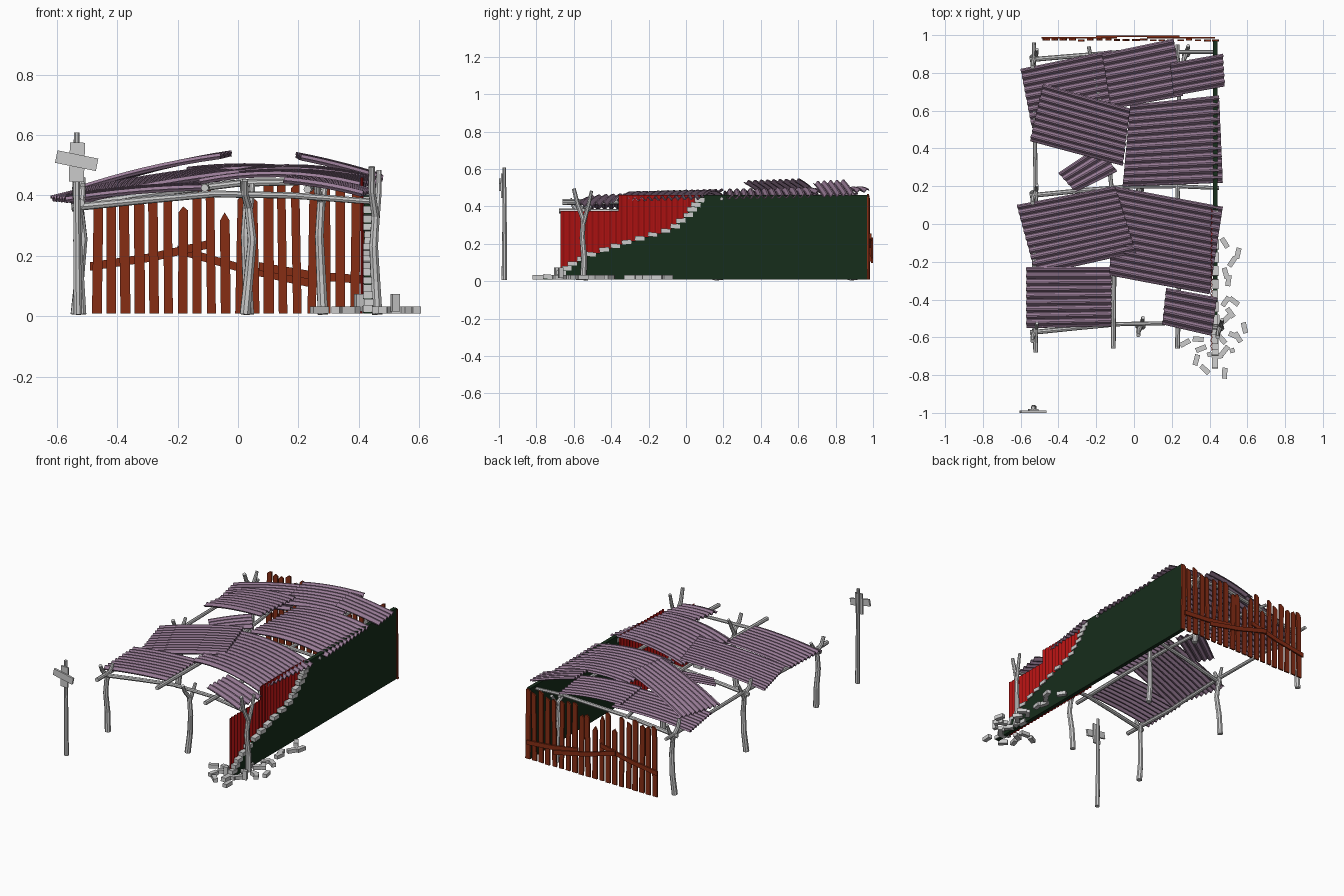
import bpy, bmesh, math, random
from mathutils import Vector, Matrix

if "Cube" in bpy.data.objects:
    bpy.data.objects.remove(bpy.data.objects["Cube"])

random.seed(7)

def mat(name, col):
    m = bpy.data.materials.new(name)
    m.diffuse_color = (*col, 1)
    m.use_nodes = True
    m.node_tree.nodes["Principled BSDF"].inputs["Base Color"].default_value = m.diffuse_color
    return m

MAUVE = mat("mauve_sheet", (0.33, 0.21, 0.32))
RED = mat("red_sheet", (0.42, 0.006, 0.006))
GREEN = mat("green_wall", (0.008, 0.026, 0.011))
RUST = mat("rust_wood", (0.24, 0.026, 0.007))

def finish(bm, name, m=None):
    bmesh.ops.recalc_face_normals(bm, faces=bm.faces)
    me = bpy.data.meshes.new(name)
    bm.to_mesh(me)
    bm.free()
    ob = bpy.data.objects.new(name, me)
    bpy.context.collection.objects.link(ob)
    if m:
        me.materials.append(m)
    return ob

def box(bm, loc, size, rot=0, axis='Z'):
    M = Matrix.Translation(loc) @ Matrix.Rotation(rot, 4, axis) @ Matrix.Diagonal((*size, 1))
    bmesh.ops.create_cube(bm, size=1, matrix=M)

def prism(bm, pts, vec):
    """Flat outline pushed along a vector."""
    f = bm.faces.new([bm.verts.new(p) for p in pts])
    r = bmesh.ops.extrude_face_region(bm, geom=[f])
    bmesh.ops.translate(bm, vec=vec, verts=[v for v in r['geom'] if isinstance(v, bmesh.types.BMVert)])

def tube(bm, pts, r0, r1, n=8):
    """Tapered crooked pole through the points."""
    pts = [Vector(p) for p in pts]
    rings = []
    for i, p in enumerate(pts):
        t = (pts[min(i + 1, len(pts) - 1)] - pts[max(i - 1, 0)]).normalized()
        a = t.cross(Vector((0.3, 0.9, 0.1)) if abs(t.y) < 0.7 else Vector((1, 0, 0))).normalized()
        b = t.cross(a)
        r = r0 + (r1 - r0) * i / (len(pts) - 1)
        rings.append([bm.verts.new(p + r * (a * math.cos(k * math.tau / n) + b * math.sin(k * math.tau / n)))
                      for k in range(n)])
    for A, B in zip(rings, rings[1:]):
        for k in range(n):
            bm.faces.new((A[k], A[(k + 1) % n], B[(k + 1) % n], B[k]))
    bm.faces.new(rings[0])
    bm.faces.new(rings[-1])

def corrugated(name, bl, br, fr, fl, bulge, m, period=0.036, amp=0.008):
    """Wavy sheet between four corners, ridges running left to right."""
    bl, br, fr, fl = map(Vector, (bl, br, fr, fl))
    nrm = (br - fl).cross(bl - fr).normalized()
    waves = max(2, round((bl - fl).length / period))
    nv, nu = waves * 6, 8
    bm = bmesh.new()
    g = []
    for j in range(nv + 1):
        v = j / nv
        w = max(-0.8, min(0.8, math.sin(v * waves * math.tau))) / 0.8 * amp
        row = []
        for i in range(nu + 1):
            u = i / nu
            p = bl.lerp(br, u).lerp(fl.lerp(fr, u), v) + nrm * (w + bulge * 4 * u * (1 - u))
            row.append(bm.verts.new(p))
        g.append(row)
    for j in range(nv):
        for i in range(nu):
            bm.faces.new((g[j][i], g[j][i + 1], g[j + 1][i + 1], g[j + 1][i]))
    ob = finish(bm, name, m)
    s = ob.modifiers.new("thickness", 'SOLIDIFY')
    s.thickness = 0.004
    s.offset = 0
    return ob

# roof sheets: corners BL, BR, FR, FL in plan, left height, right height, bulge
roof = [
    ((-.60, .82), (-.12, .92), (-.06, .60), (-.54, .51), .395, .465, .012),
    ((-.17, .90), (.21, .98), (.26, .68), (-.12, .61), .485, .485, .012),
    ((.19, .85), (.47, .90), (.48, .73), (.21, .68), .535, .465, .004),
    ((-.48, .74), (-.02, .61), (-.06, .31), (-.55, .44), .425, .54, .012),
    ((-.02, .63), (.45, .68), (.47, .22), (-.06, .20), .475, .455, .028),
    ((-.40, .27), (-.19, .41), (-.09, .28), (-.31, .17), .425, .465, .004),
    ((-.62, .10), (-.10, .20), (.01, -.15), (-.52, -.27), .39, .485, .010),
    ((-.11, .20), (.47, .09), (.40, -.37), (-.13, -.27), .455, .445, .030),
    ((-.57, -.23), (-.12, -.23), (-.12, -.54), (-.57, -.55), .395, .435, .008),
    ((.17, -.34), (.44, -.39), (.41, -.59), (.15, -.53), .46, .415, .006),
]
for k, (a, b, c, d, zl, zr, bu) in enumerate(roof):
    corrugated(f"roof_sheet_{k + 1}", (*a, zl), (*b, zr), (*c, zr - .01), (*d, zl - .01), bu, MAUVE)

# red wall sheets, ridges upright
for k, (y0, y1, z) in enumerate([(-.67, -.36, .375), (-.36, .09, .46)]):
    corrugated(f"red_wall_sheet_{k + 1}", (.41, y0, .01), (.41, y0, z), (.41, y1, z), (.41, y1, .01), 0, RED, .03, .003)

# broken side wall with stepped edge
steps = [(-.76, .03), (-.69, .05), (-.66, .075), (-.63, .10), (-.58, .125), (-.53, .15), (-.46, .175), (-.40, .195),
         (-.34, .215), (-.27, .235), (-.20, .255), (-.13, .275), (-.08, .30), (-.05, .33), (-.01, .36), (.01, .39),
         (.03, .415), (.05, .44), (.075, .46)]
outline = [(.417, .97, .01), (.417, -.76, .01)]
for i, (y, z) in enumerate(steps):
    outline.append((.417, y, z))
    outline.append((.417, steps[i + 1][0] if i + 1 < len(steps) else .97, z))
bm = bmesh.new()
prism(bm, outline, (.024, 0, 0))
finish(bm, "broken_wall", GREEN)

# bricks sitting along the broken edge
bm = bmesh.new()
for y, z in steps[:-1]:
    box(bm, (.431 + random.uniform(-.004, .004), y + .022, z - .006), (.032, .052, .023), random.uniform(-.12, .12), 'X')
finish(bm, "edge_bricks")

# fallen bricks
bm = bmesh.new()
fallen = [(.48, -.10), (.55, -.155), (.52, -.20), (.485, -.26), (.50, -.30), (.485, -.41), (.53, -.41), (.51, -.47),
          (.49, -.50), (.585, -.55), (.44, -.51), (.53, -.59), (.465, -.61), (.52, -.67), (.48, -.67), (.34, -.61),
          (.355, -.66), (.33, -.72), (.375, -.77), (.25 + .02, -.63), (.48, -.79), (.44, -.70), (.40, -.69), (.55, -.60)]
for k, (x, y) in enumerate(fallen):
    if k in (13, 22):
        box(bm, (x, y, .045), (.025, .024, .058), .3)
    else:
        box(bm, (x, y, .021), (.058, .027, .023), random.uniform(0, math.pi))
finish(bm, "fallen_bricks")

# back fence planks
bm = bmesh.new()
short = {6: .36, 8: .42, 9: .34, 10: .40, 11: .39}
for i in range(20):
    x = -.467 + i * .0474
    h = short.get(i, random.uniform(.42, .455))
    w, lean = random.uniform(.014, .018), random.uniform(-.008, .008)
    cut = random.uniform(-.012, .012) + (.035 if i in (8, 9) else 0)
    y = .970 + random.uniform(-.003, .003)
    prism(bm, [(x - w, y, .01), (x + w, y, .01), (x + w + lean, y, h - cut), (x + lean, y, h + .004),
               (x - w * .95 + lean, y, h - .012 - cut * .5)], (0, .01, 0))
finish(bm, "fence_planks", RUST)

# fence rails
bm = bmesh.new()
for (x0, z0, x1, z1), y in zip([(-.49, .165, -.09, .24), (-.20, .22, .24, .11), (.07, .165, .43, .12)], (.982, .990, .982)):
    xm, zm = (x0 + x1) / 2, (z0 + z1) / 2 - .008
    prism(bm, [(x0, y, z0 - .014), (xm, y, zm - .014), (x1, y, z1 - .014), (x1, y, z1 + .014), (xm, y, zm + .014),
               (x0, y, z0 + .014)], (0, .009, 0))
finish(bm, "fence_rails", RUST)

# forked posts: x, y, fork height, tip height
posts = [(-.525, -.57, .36, .44), (.035, -.54, .36, .45), (.455, -.55, .33, .495), (-.525, .16, .36, .45),
         (.03, .18, .38, .45), (-.525, .88, .37, .47), (.275, .90, .38, .45)]
for k, (x, y, zf, zt) in enumerate(posts):
    bm = bmesh.new()
    s = .012 if k % 2 else -.006
    tube(bm, [(x - s, y, .006), (x, y + .006, zf * .35), (x + s, y - .004, zf * .7), (x, y, zf),
              (x - .012, y - .03, (zf + zt) / 2), (x - .012, y - .05, zt)], .018, .011)
    tube(bm, [(x, y, zf - .03), (x + .01, y + .03, (zf + zt) / 2), (x + .012, y + .045, zt - .012)], .013, .009)
    finish(bm, f"forked_post_{k + 1}")

# cross beams and long poles
beams = [
    [(-.55, -.575, .36), (-.30, -.55, .385), (-.08, -.53, .405), (.18, -.525, .40), (.44, -.55, .38)],
    [(-.55, .15, .365), (-.25, .18, .41), (0, .20, .44), (.22, .20, .445), (.45, .19, .44)],
    [(-.55, .87, .375), (-.25, .895, .42), (.05, .92, .445), (.25, .91, .445), (.44, .91, .435)],
    [(-.52, -.68, .375), (-.53, -.3, .372), (-.52, .15, .38), (-.525, .5, .38), (-.53, .96, .385)],
    [(-.11, -.66, .425), (-.105, -.2, .425), (-.12, .2, .435), (-.15, .5, .44), (-.24, .94, .44)],
    [(.23, -.66, .42), (.24, -.2, .425), (.23, .2, .445), (.24, .6, .445), (.23, .95, .45)],
]
for k, b in enumerate(beams):
    bm = bmesh.new()
    tube(bm, b, .013, .010)
    finish(bm, f"roof_beam_{k + 1}")

# sign post with nailed boards
bm = bmesh.new()
tube(bm, [(-.53, -.972, .006), (-.533, -.970, .3), (-.534, -.972, .608)], .015, .010)
finish(bm, "sign_post")
bm = bmesh.new()
box(bm, (-.534, -.994, .515), (.138, .012, .042), .2, 'Y')
box(bm, (-.533, -.985, .51), (.05, .010, .13), .03, 'Y')
finish(bm, "sign_boards")
